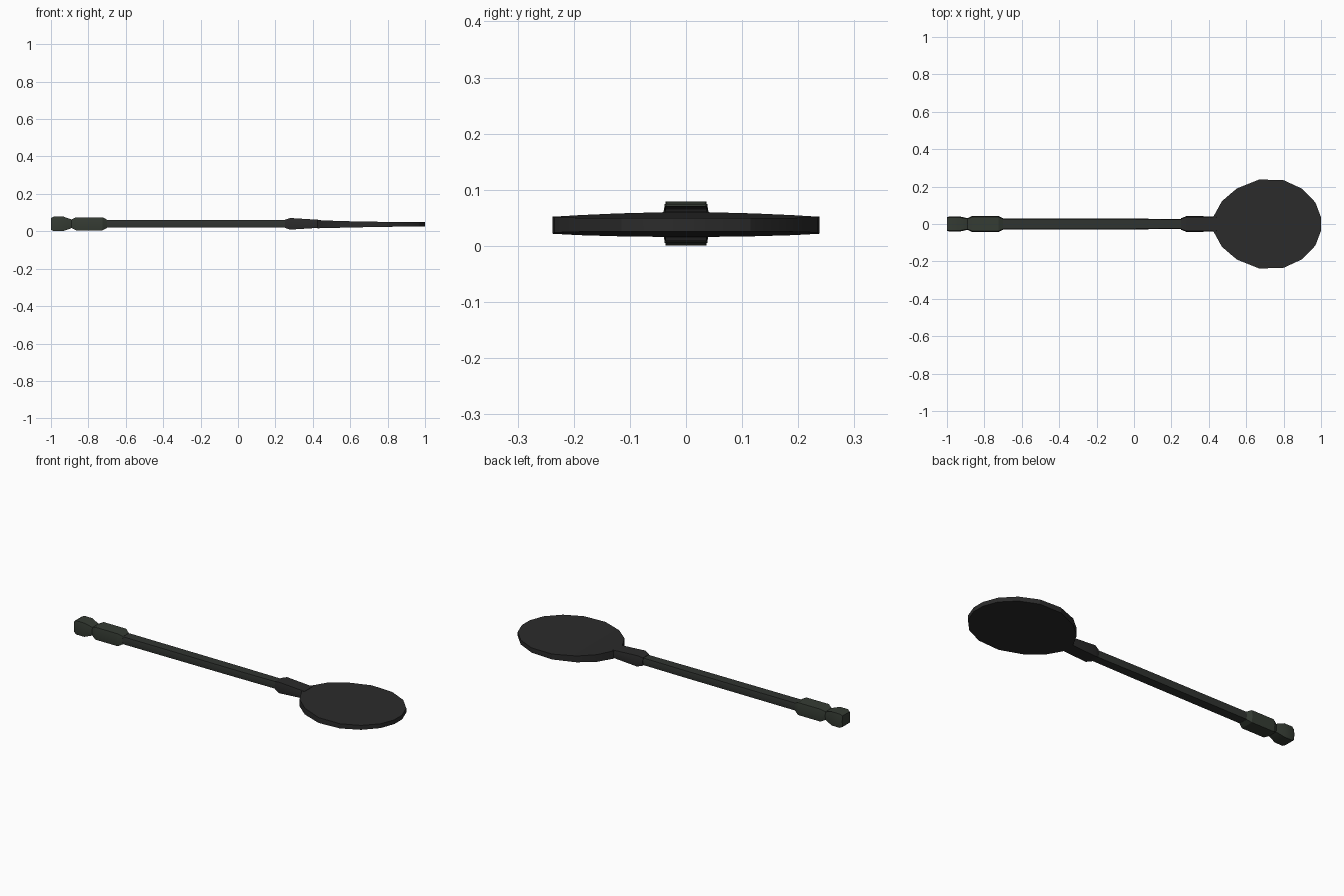
import bpy, bmesh

if "Cube" in bpy.data.objects:
    bpy.data.objects.remove(bpy.data.objects["Cube"])

ZC = 0.04  # height of the long axis


def material(name, rgb):
    m = bpy.data.materials.new(name)
    m.diffuse_color = (*rgb, 1)
    m.use_nodes = True
    m.node_tree.nodes["Principled BSDF"].inputs["Base Color"].default_value = m.diffuse_color
    return m


green = material("dark_green", (0.036, 0.045, 0.034))
grey_green = material("grey_green", (0.030, 0.034, 0.030))
black = material("charcoal", (0.024, 0.024, 0.024))


def finish(name, bm, mat):
    bmesh.ops.recalc_face_normals(bm, faces=bm.faces)
    me = bpy.data.meshes.new(name)
    bm.to_mesh(me)
    bm.free()
    me.materials.append(mat)
    ob = bpy.data.objects.new(name, me)
    bpy.context.collection.objects.link(ob)
    return ob


def loft(name, stations, mat):
    """Six-sided bar along x; stations are (x, half width, half height)."""
    bm = bmesh.new()
    section = [(1, 0), (0.88, 1), (-0.88, 1), (-1, 0), (-0.88, -1), (0.88, -1)]
    rings = [[bm.verts.new((x, w * y, ZC + h * z)) for y, z in section]
             for x, w, h in stations]
    for a, b in zip(rings, rings[1:]):
        for i in range(6):
            j = (i + 1) % 6
            bm.faces.new((a[i], a[j], b[j], b[i]))
    bm.faces.new(rings[0])
    bm.faces.new(rings[-1])
    return finish(name, bm, mat)


# Pommel knob and grip sleeve
loft("pommel_and_grip", [
    (-1.0, 0.036, 0.031), (-0.985, 0.041, 0.039), (-0.935, 0.041, 0.039),
    (-0.89, 0.031, 0.023), (-0.865, 0.043, 0.035), (-0.725, 0.043, 0.035),
    (-0.70, 0.030, 0.022)], green)

# Long shaft
loft("shaft", [(-0.70, 0.030, 0.021), (0.0, 0.029, 0.020), (0.25, 0.026, 0.020)],
     grey_green)

# Collar tapering into the head
loft("collar", [(0.25, 0.030, 0.022), (0.28, 0.042, 0.031), (0.44, 0.041, 0.021)],
     black)

# Flat oval head, thinner toward the tip
half = [(0.425, 0.040), (0.47, 0.122), (0.55, 0.19), (0.67, 0.238),
        (0.80, 0.234), (0.90, 0.188), (0.97, 0.115), (1.0, 0.035)]
outline = half + [(x, -y) for x, y in reversed(half)]


def head_z(x):
    t = (1 - x) / 0.575
    return 0.050 + 0.010 * t ** 3, 0.026 - 0.010 * t ** 1.5


bm = bmesh.new()
top = [bm.verts.new((x, y, head_z(x)[0])) for x, y in outline]
bottom = [bm.verts.new((x, y, head_z(x)[1])) for x, y in outline]
n = len(outline)
for i in range(n):
    j = (i + 1) % n
    bm.faces.new((top[i], top[j], bottom[j], bottom[i]))
for ring in (top, bottom):  # faces as strips across the head
    for i in range(n // 2 - 1):
        bm.faces.new((ring[i], ring[i + 1], ring[n - 2 - i], ring[n - 1 - i]))
finish("head", bm, black)

# Soft shading with crisp edges
for ob in bpy.data.objects:
    ob.select_set(True)
    bpy.context.view_layer.objects.active = ob
bpy.ops.object.shade_smooth_by_angle(angle=0.4)
